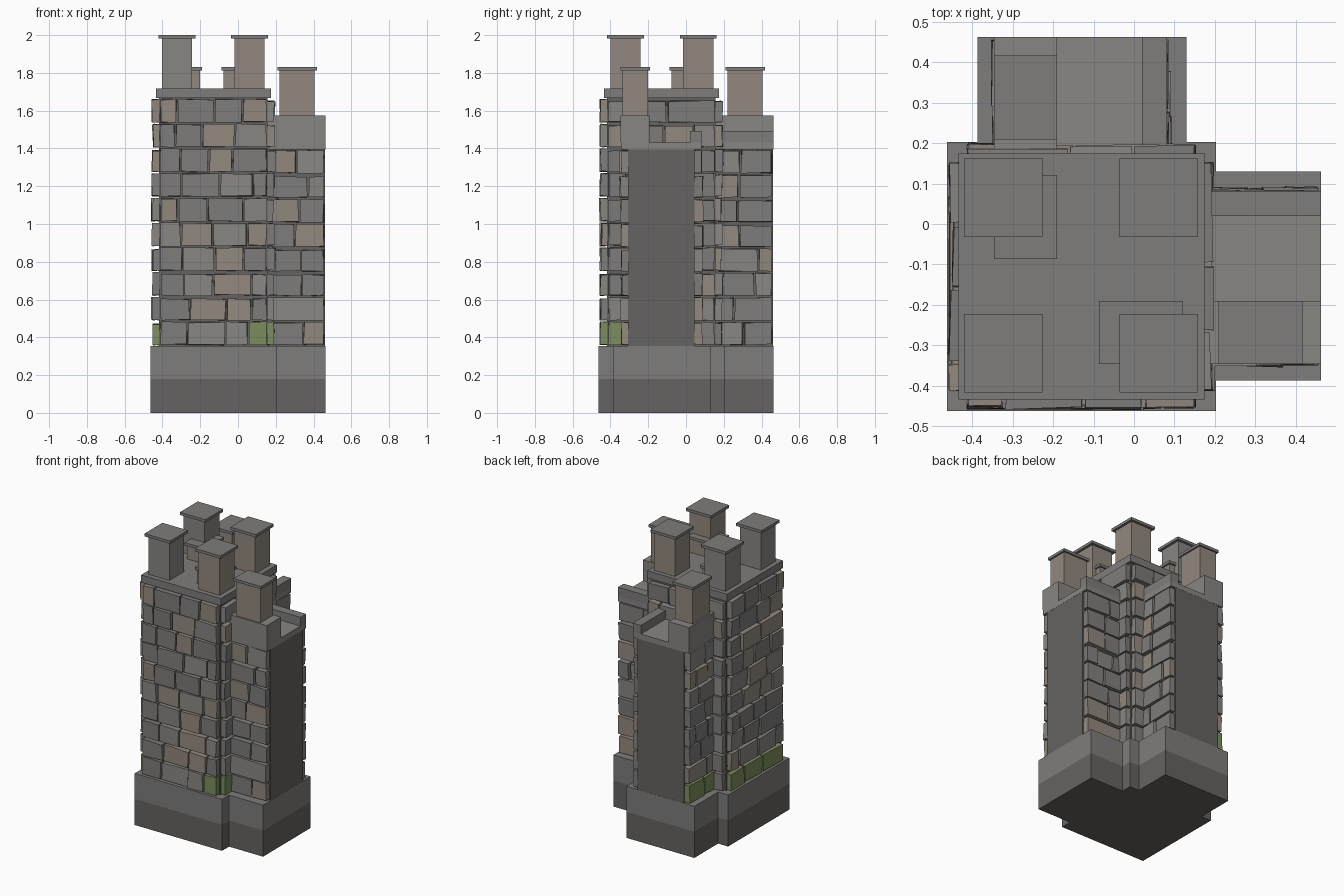
import bpy, bmesh, random
from mathutils import Vector

if "Cube" in bpy.data.objects:
    bpy.data.objects.remove(bpy.data.objects["Cube"])

random.seed(7)
C = -0.13        # tower centre on x and y
Z0 = 0.355       # top of the plinth


def mat(name, rgb):
    m = bpy.data.materials.new(name)
    m.diffuse_color = (*rgb, 1)
    m.use_nodes = True
    m.node_tree.nodes["Principled BSDF"].inputs["Base Color"].default_value = m.diffuse_color
    return m


GREY = mat("grey_stone", (0.25, 0.24, 0.225))
COOL = mat("cool_stone", (0.21, 0.205, 0.20))
WARM = mat("warm_stone", (0.29, 0.25, 0.21))
MOSS = mat("mossy_stone", (0.20, 0.27, 0.11))
DARK = mat("mortar", (0.13, 0.125, 0.12))
STONES = [GREY, COOL, WARM, MOSS]


def add_box(bm, lo, hi, index=0, jitter=0.0):
    """Box between two corners, optionally with roughened corners."""
    r = lambda: random.uniform(-jitter, jitter)
    v = [bm.verts.new((x + r(), y + r(), z + r()))
         for x in (lo[0], hi[0]) for y in (lo[1], hi[1]) for z in (lo[2], hi[2])]
    for q in ((0, 1, 3, 2), (4, 6, 7, 5), (0, 4, 5, 1), (2, 3, 7, 6), (0, 2, 6, 4), (1, 5, 7, 3)):
        bm.faces.new([v[i] for i in q]).material_index = index


def finish(bm, name, mats):
    bmesh.ops.recalc_face_normals(bm, faces=bm.faces)
    me = bpy.data.meshes.new(name)
    bm.to_mesh(me)
    bm.free()
    for m in mats:
        me.materials.append(m)
    ob = bpy.data.objects.new(name, me)
    bpy.context.collection.objects.link(ob)
    return ob


def boxes(name, m, *pairs, swap=False):
    """One object from (lo, hi) corner pairs; swap mirrors across x = y."""
    bm = bmesh.new()
    for lo, hi in pairs:
        add_box(bm, lo, hi)
    if swap:
        for v in bm.verts:
            v.co = (v.co.y, v.co.x, v.co.z)
    return finish(bm, name, [m])


def wall(name, to_world, u0, u1, z1, rows, depth, wide):
    """Courses of rough stones; to_world maps (along, outward, z)."""
    bm = bmesh.new()
    pitch = (z1 - Z0) / rows
    for row in range(rows):
        za = Z0 + row * pitch + 0.006
        zb = Z0 + (row + 1) * pitch - 0.006
        zb -= random.choice((0, 0, 0.008))
        u = u0
        first = True
        while u < u1 - 0.01:
            w = random.uniform(*wide) * (random.uniform(0.5, 1) if first else 1)
            end = u + w if u1 - u - w > 0.07 else u1
            kind = random.choice((0, 1, 1, 2))
            if row == 0 and random.random() < 0.35:
                kind = 3
            out = depth + random.uniform(-0.008, 0.003)
            add_box(bm, (u + 0.005, depth - 0.05, za), (end - 0.005, out, zb), kind, 0.004)
            u, first = end, False
    for v in bm.verts:
        v.co = Vector(to_world(*v.co))
    return finish(bm, name, STONES)


# stepped-plan plinth in two tones
for name, m, a, b in (("plinth_lower", DARK, 0, 0.18), ("plinth_upper", COOL, 0.18, Z0)):
    boxes(name, m, ((-0.463, -0.463, a), (0.203, 0.203, b)),
          ((0.203, -0.387, a), (0.462, 0.13, b)), ((-0.387, 0.203, a), (0.13, 0.462, b)))

# main tower: mortar core, four stone faces, roof slab
boxes("tower_core", DARK, ((C - 0.287, C - 0.287, Z0), (C + 0.287, C + 0.287, 1.67)))
sides = {
    "front": lambda u, d, z: (C + u, C - d, z),
    "back": lambda u, d, z: (C - u, C + d, z),
    "right": lambda u, d, z: (C + d, C + u, z),
    "left": lambda u, d, z: (C - d, C - u, z),
}
for side, f in sides.items():
    wall("tower_stones_" + side, f, -0.285, 0.285, 1.665, 10, 0.325, (0.12, 0.22))
boxes("tower_roof_slab", COOL, ((C - 0.304, C - 0.304, 1.667), (C + 0.304, C + 0.304, 1.718)))


def chimney(name, x, y, hx, hy, z0, z1, over, m, swap=False):
    cap = 0.019
    boxes(name, m, ((x - hx, y - hy, z0), (x + hx, y + hy, z1 - cap)), swap=swap)
    boxes(name + "_cap", COOL, ((x - hx - over, y - hy - over, z1 - cap),
                                (x + hx + over, y + hy + over, z1)), swap=swap)


# four tall corner chimneys
for i, x in enumerate((-0.323, 0.061)):
    for j, y in enumerate((-0.32, 0.065)):
        chimney(f"tall_chimney_{i}{j}", x, y, 0.08, 0.08, 1.718, 2.0, 0.017,
                WARM if i else GREY)

# two wings, the back one mirrored across x = y
for wing, swap in (("right_wing", False), ("back_wing", True)):
    boxes(wing + "_core", DARK, ((0.1, -0.306, Z0), (0.461, 0.046, 1.395)), swap=swap)
    for side, sgn in (("outer", -1), ("inner", 1)):
        def place(u, d, z, sgn=sgn, swap=swap):
            p = (u, C + sgn * d, z)
            return (p[1], p[0], z) if swap else p
        wall(f"{wing}_stones_{side}", place, 0.165, 0.458, 1.395, 8, 0.218, (0.12, 0.25))
    boxes(wing + "_roof", GREY, ((0.1, -0.345, 1.395), (0.462, 0.082, 1.432)), swap=swap)
    boxes(wing + "_chimney_base", GREY, ((0.1, -0.346, 1.432), (0.462, -0.192, 1.575)), swap=swap)
    boxes(wing + "_parapet", COOL, ((0.1, 0.02, 1.432), (0.462, 0.082, 1.492)), swap=swap)
    chimney(wing + "_chimney", 0.313, -0.268, 0.093, 0.067, 1.575, 1.832, 0.011, WARM, swap)
    chimney(wing + "_roof_chimney", 0.017, -0.268, 0.093, 0.067, 1.718, 1.832, 0.011, WARM, swap)
